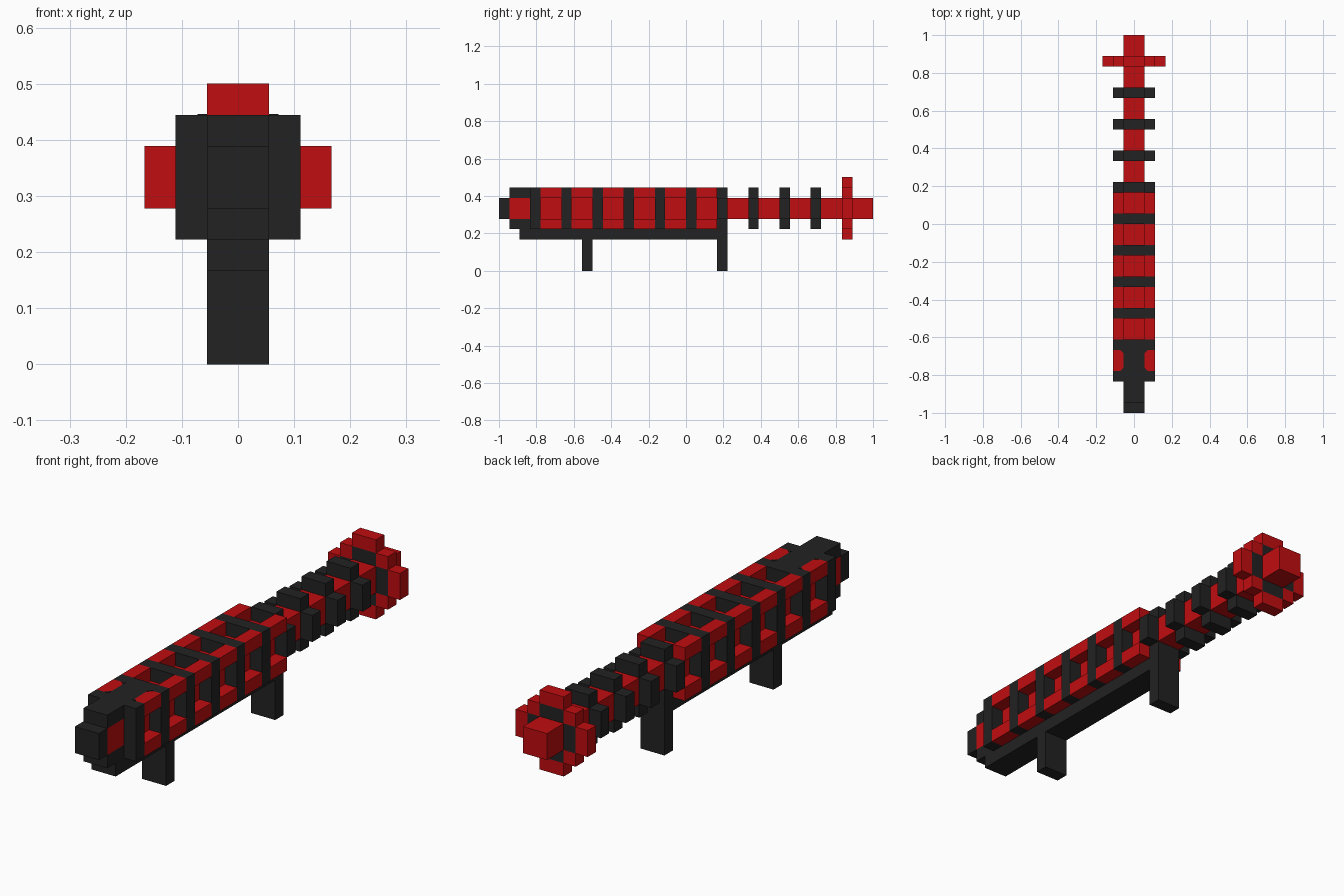
import bpy, bmesh

if "Cube" in bpy.data.objects:
    bpy.data.objects.remove(bpy.data.objects["Cube"], do_unlink=True)

U = 1 / 18      # one block
CZ = 6          # height of the long axis, in blocks


def material(name, rgb):
    m = bpy.data.materials.new(name)
    m.use_nodes = True
    m.diffuse_color = (*rgb, 1)
    bsdf = m.node_tree.nodes["Principled BSDF"]
    bsdf.inputs["Base Color"].default_value = (*rgb, 1)
    bsdf.inputs["Roughness"].default_value = 0.8
    return m


RED = material("red", (0.53, 0.004, 0.005))
BLACK = material("charcoal black", (0.016, 0.016, 0.016))


def prism(name, outline, direction, mat):
    """Extrude a flat outline (in blocks) along a direction (in blocks)."""
    bm = bmesh.new()
    face = bm.faces.new([bm.verts.new([c * U for c in p]) for p in outline])
    new = bmesh.ops.extrude_face_region(bm, geom=[face])["geom"]
    moved = [g for g in new if isinstance(g, bmesh.types.BMVert)]
    bmesh.ops.translate(bm, verts=moved, vec=[c * U for c in direction])
    bmesh.ops.recalc_face_normals(bm, faces=bm.faces)
    mesh = bpy.data.meshes.new(name)
    bm.to_mesh(mesh)
    bm.free()
    mesh.materials.append(mat)
    ob = bpy.data.objects.new(name, mesh)
    bpy.context.collection.objects.link(ob)
    return ob


def box(name, x, y, z, mat):
    outline = [(x[0], y[0], z[0]), (x[1], y[0], z[0]), (x[1], y[0], z[1]), (x[0], y[0], z[1])]
    return prism(name, outline, (0, y[1] - y[0], 0), mat)


def plus(name, y, mat):
    """Cross-shaped collar, one block long."""
    pts = [(-1, -2), (1, -2), (1, -1), (2, -1), (2, 1), (1, 1),
           (1, 2), (-1, 2), (-1, 1), (-2, 1), (-2, -1), (-1, -1)]
    return prism(name, [(a, y, CZ + b) for a, b in pts], (0, 1, 0), mat)


# Core running the full length, with a black front tip
box("front_tip", (-1, 1), (-18, -17), (5, 7), BLACK)
box("core", (-1, 1), (-17, 18), (5, 7), RED)

# Black nose cover above and below the core
box("nose_top", (-1, 1), (-17, -11), (7, 8), BLACK)
box("nose_bottom", (-1, 1), (-17, -11), (4, 5), BLACK)

# Square bands around the body
for i in range(6):
    y = -15 + 3 * i
    box(f"body_band_{i + 1}", (-2, 2), (y, y + 1), (4, 8), BLACK)

# Corner rails between the bands
for i in range(6):
    y = -14 + 3 * i
    for side, sx in (("left", 1), ("right", -1)):
        x = (min(sx, 2 * sx), max(sx, 2 * sx))
        box(f"upper_rail_{side}_{i + 1}", x, (y, y + 2), (7, 8), RED)
        box(f"lower_rail_{side}_{i + 1}", x, (y, y + 2), (4, 5), RED)

# Black plates trimming the inner corners of the front upper rails
c = 0.3
for side, sx in (("left", 1), ("right", -1)):
    for end, y, d in (("front", -14, c), ("rear", -12, -c)):
        prism(f"corner_trim_{side}_{end}",
              [(sx, y, 8), (sx * (1 + c), y, 8), (sx, y + d, 8)], (0, 0, 0.03), BLACK)

# Cross-shaped collars: one ends the body, three sit on the handle
for i in range(4):
    plus(f"handle_collar_{i + 1}", 3 + 3 * i, BLACK)

# End disc: black centre with a stepped red rim
plus("disc_centre", 15, BLACK)
for side, s in (("left", 1), ("right", -1)):
    x = (min(2 * s, 3 * s), max(2 * s, 3 * s))
    box(f"disc_rim_{side}", x, (15, 16), (5, 7), RED)
    x = (min(s, 2 * s), max(s, 2 * s))
    box(f"disc_rim_upper_{side}", x, (15, 16), (7, 8), RED)
    box(f"disc_rim_lower_{side}", x, (15, 16), (4, 5), RED)
box("disc_rim_top", (-1, 1), (15, 16), (8, 9), RED)
box("disc_rim_bottom", (-1, 1), (15, 16), (3, 4), RED)

# Bar under the body and its two legs
box("under_bar", (-1, 1), (-16, 4), (3, 4), BLACK)
box("front_leg", (-1, 1), (-10, -9), (0, 3), BLACK)
box("rear_leg", (-1, 1), (3, 4), (0, 3), BLACK)
